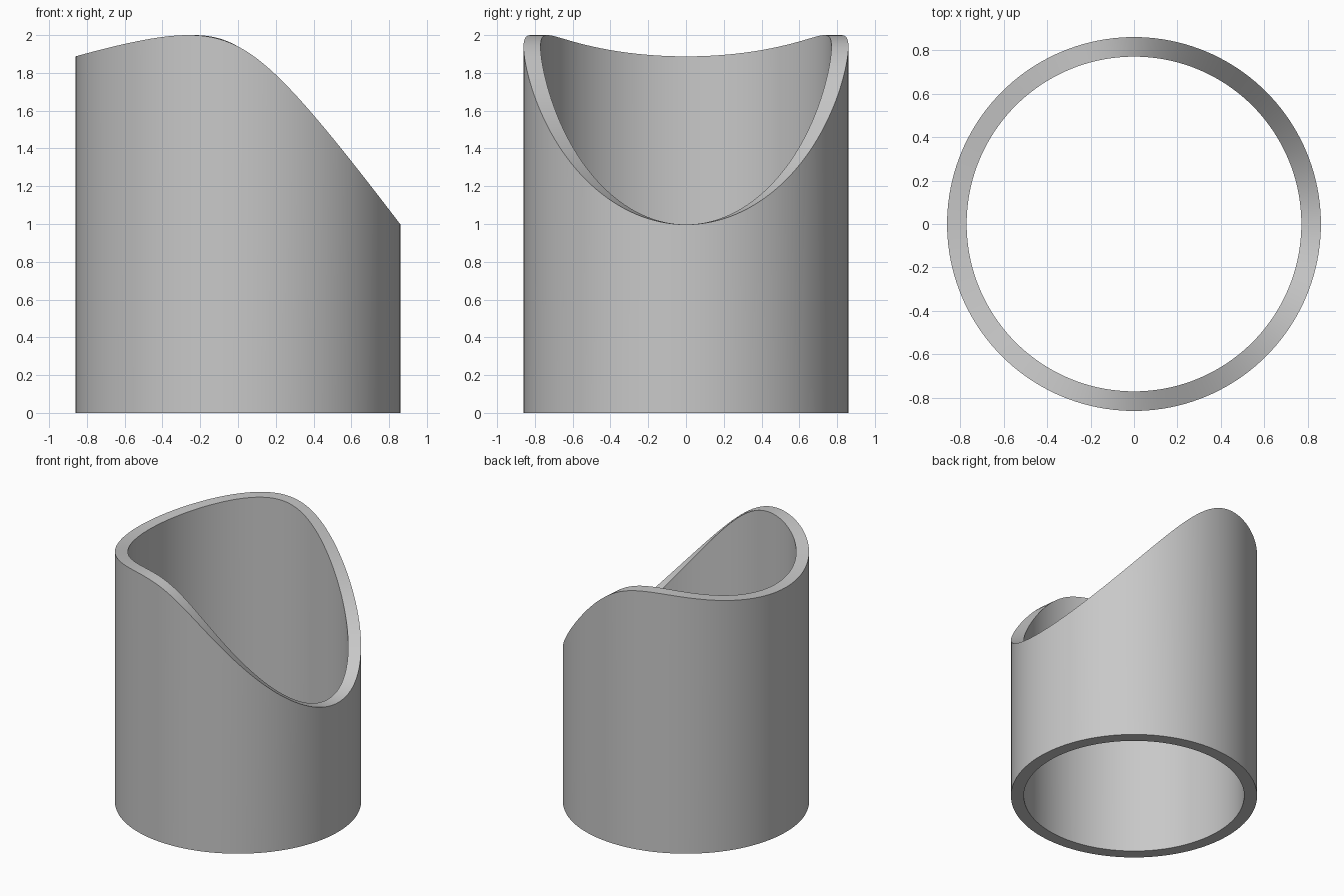
import bpy
import bmesh
from math import cos, sin, sqrt, tau

SEGMENTS = 160
OUTER, INNER = 0.86, 0.77

cube = bpy.data.objects.get("Cube")
if cube:
    bpy.data.objects.remove(cube, do_unlink=True)


def rim_height(angle):
    """Height of the mitred rim: a rounded ridge, tilted down towards +x."""
    c = cos(angle)
    return 1.94 - 0.445 * c - 0.735 * (sqrt(c * c + 0.16) - 0.4)


# Plain grey material
grey = bpy.data.materials.new("plain grey")
grey.use_nodes = True
colour = (0.58, 0.58, 0.58, 1)
grey.diffuse_color = colour
grey.node_tree.nodes["Principled BSDF"].inputs["Base Color"].default_value = colour

# Open tube: one four-cornered wall section per angle, joined round the ring
bm = bmesh.new()
sections = []
for i in range(SEGMENTS):
    a = tau * i / SEGMENTS
    top = rim_height(a)
    corners = ((OUTER, 0), (OUTER, top), (INNER, top), (INNER, 0))
    sections.append([bm.verts.new((r * cos(a), r * sin(a), z)) for r, z in corners])

for i, here in enumerate(sections):
    after = sections[(i + 1) % SEGMENTS]
    for j in range(4):
        k = (j + 1) % 4
        bm.faces.new((here[j], after[j], after[k], here[k]))
bmesh.ops.recalc_face_normals(bm, faces=bm.faces)

mesh = bpy.data.meshes.new("mitred_tube")
bm.to_mesh(mesh)
bm.free()
mesh.materials.append(grey)
tube = bpy.data.objects.new("mitred_tube", mesh)
bpy.context.collection.objects.link(tube)

# Smooth walls with crisp rims
bpy.ops.object.select_all(action="DESELECT")
tube.select_set(True)
bpy.context.view_layer.objects.active = tube
bpy.ops.object.shade_smooth_by_angle()
